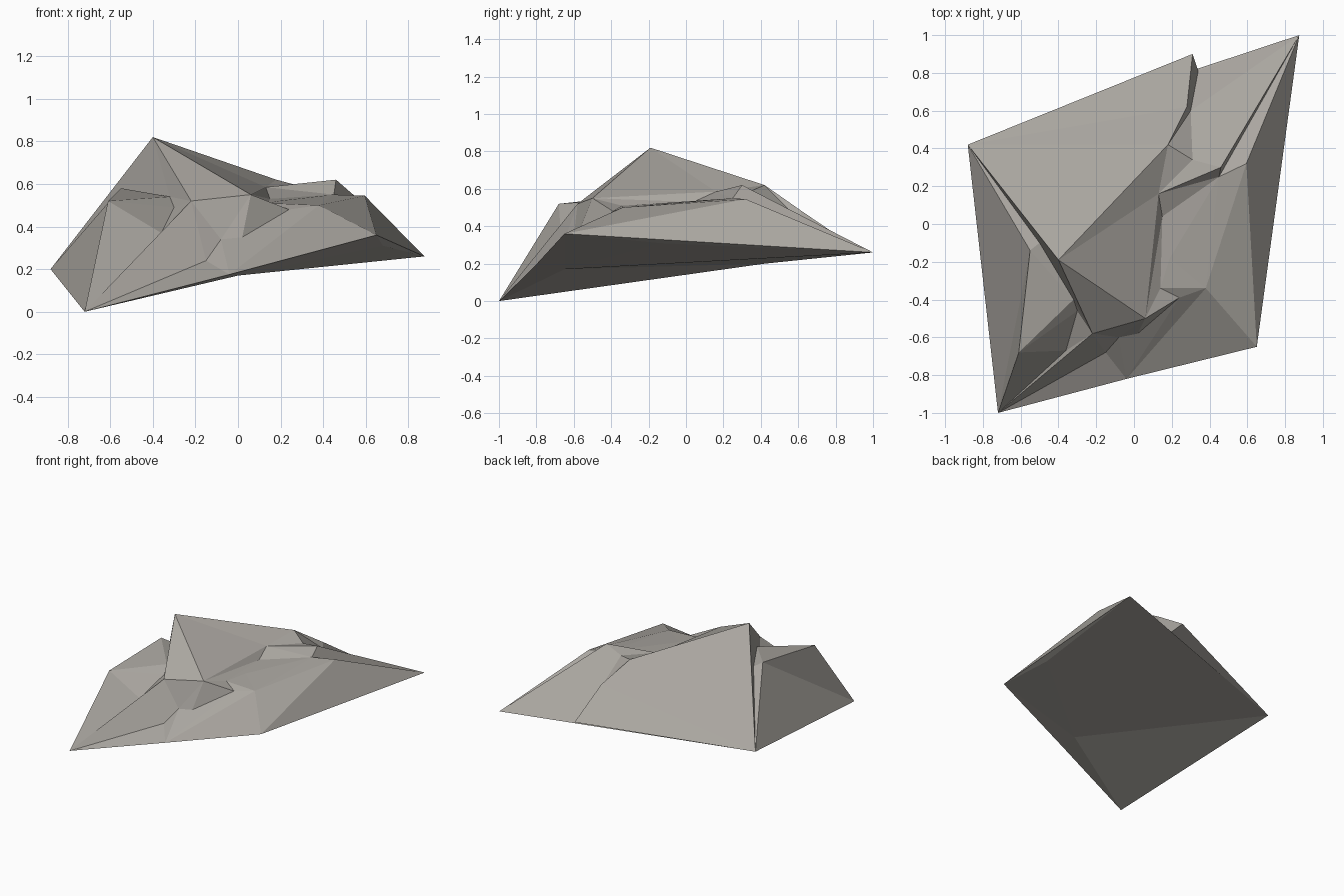
import bpy, bmesh
from mathutils import Vector
from mathutils.geometry import delaunay_2d_cdt

if "Cube" in bpy.data.objects:
    bpy.data.objects.remove(bpy.data.objects["Cube"])

# Corner points of the rock: rim, ridges and cracks
P = {
    # rim
    "A": (-.72, -1, 0), "G": (-.04, -.82, .175), "D": (.65, -.65, .36),
    "C": (.875, 1, .26), "q": (.34, .81, .25), "Q": (.31, .9, .29), "B": (-.88, .42, .2),
    # main peak and left shelf
    "P": (-.4, -.19, .82), "N": (-.55, -.14, .58), "L": (-.5, -.1, .55), "H": (-.61, -.68, .52),
    "I": (-.36, -.67, .37), "J": (-.3, -.46, .49), "K": (-.32, -.4, .54), "M": (-.22, -.58, .52),
    # front overhang and crack
    "Y": (.06, -.5, .55), "Z": (.02, -.58, .35), "W": (.24, -.39, .48), "X": (.14, -.34, .51),
    "c": (-.15, -.68, .24), "d": (-.08, -.6, .34),
    # right slope and back slabs
    "V": (.38, -.34, .50), "U": (.595, .32, .545), "a": (.19, -.18, .52),
    "T": (.13, .16, .585), "t": (.15, .04, .53), "S": (.46, .30, .62), "s": (.45, .25, .55),
    "R": (.18, .42, .62), "r": (.31, .34, .585), "m": (.28, .62, .48), "n": (.30, .6, .44),
}
# Ridge lines that the top surface must follow
RIDGES = ("AGDCqQBA ANB NL LB NH LK HA HIA IJK IM JM PK PB PMA PYM YX Acd dZWXa YW "
          "WV VX Vat tsUV UC UD VD VG GZ Gc TtY TSs SC sC TR RP TY Rr RmQ rnq mn").split()
# Underside facets, with two extra corners
UNDER = {"e": (.68, -.14, .31), "f": (0, -.65, .17)}
UNDER_FACES = "ABf fBC fCe eCD feD fDG AfG BQq BqC".split()

names = list(P)
edges = {tuple(sorted((names.index(a), names.index(b))))
         for line in RIDGES for a, b in zip(line, line[1:])}
co, _, tris, orig, _, _ = delaunay_2d_cdt(
    [Vector(P[n][:2]) for n in names], sorted(edges), [], 1, 1e-5)

# Top surface
bm = bmesh.new()
named, verts = {}, []
for p, o in zip(co, orig):
    if o:
        z = P[names[o[0]]][2]
    else:
        z = min(P.values(), key=lambda k: (Vector(k[:2]) - p).length)[2]
    v = bm.verts.new((p.x, p.y, z))
    verts.append(v)
    for i in o:
        named[names[i]] = v
for f in tris:
    bm.faces.new([verts[i] for i in f])

# Underside
for n, p in UNDER.items():
    named[n] = bm.verts.new(p)
for f in UNDER_FACES:
    bm.faces.new([named[n] for n in f])
bmesh.ops.recalc_face_normals(bm, faces=bm.faces)

mesh = bpy.data.meshes.new("rock")
bm.to_mesh(mesh)
bm.free()
rock = bpy.data.objects.new("rock", mesh)
bpy.context.collection.objects.link(rock)

mat = bpy.data.materials.new("warm grey stone")
mat.diffuse_color = (.40, .38, .35, 1)
mat.use_nodes = True
mat.node_tree.nodes["Principled BSDF"].inputs["Base Color"].default_value = mat.diffuse_color
mesh.materials.append(mat)
